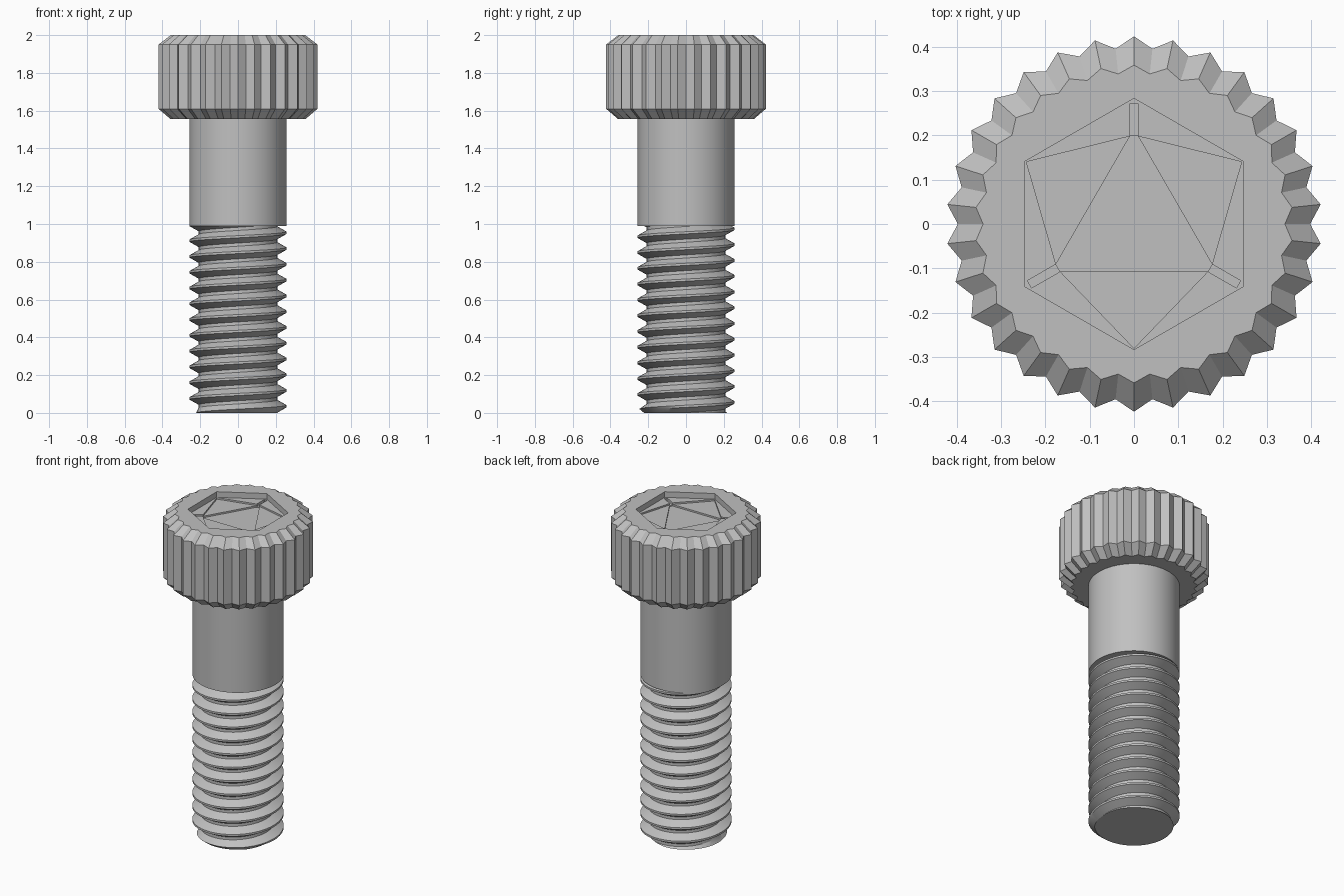
import bpy, bmesh, math
from math import sin, cos, pi, radians

if "Cube" in bpy.data.objects:
    bpy.data.objects.remove(bpy.data.objects["Cube"])

steel = bpy.data.materials.new("plain_grey_steel")
steel.use_nodes = True
GREY = (0.53, 0.53, 0.53, 1)
steel.diffuse_color = GREY
steel.node_tree.nodes["Principled BSDF"].inputs["Base Color"].default_value = GREY


def make(name, bm, smooth=None):
    """Turn a bmesh into a grey object, optionally smooth shaded."""
    bmesh.ops.recalc_face_normals(bm, faces=bm.faces)
    mesh = bpy.data.meshes.new(name)
    bm.to_mesh(mesh)
    bm.free()
    mesh.materials.append(steel)
    ob = bpy.data.objects.new(name, mesh)
    bpy.context.collection.objects.link(ob)
    bpy.ops.object.select_all(action="DESELECT")
    ob.select_set(True)
    bpy.context.view_layer.objects.active = ob
    if smooth:
        bpy.ops.object.shade_smooth_by_angle(angle=radians(smooth))
    return ob


def loft(rings):
    """Skin a stack of equal closed rings and cap both ends."""
    bm = bmesh.new()
    loops = [[bm.verts.new(p) for p in ring] for ring in rings]
    n = len(loops[0])
    for a, b in zip(loops, loops[1:]):
        for i in range(n):
            j = (i + 1) % n
            bm.faces.new((a[i], a[j], b[j], b[i]))
    bm.faces.new(loops[0][::-1])
    bm.faces.new(loops[-1])
    return bm


def polar(r, degrees):
    return r * cos(radians(degrees)), r * sin(radians(degrees))


# Knurled head: toothed rings with a chamfer above and below
TEETH = 30


def toothed_ring(tip, valley, z):
    step = 180 / TEETH
    return [(*polar(valley if i % 2 else tip, 90 + i * step), z) for i in range(TEETH * 2)]


head = make("knurled_head", loft([
    toothed_ring(0.36, 0.338, 1.556),
    toothed_ring(0.423, 0.397, 1.61),
    toothed_ring(0.423, 0.397, 1.95),
    toothed_ring(0.358, 0.34, 2.0),
]))


# Hexagonal socket, stepped down to a star and then a triangle
def cut_pocket(points, floor):
    cutter = make("pocket_cutter", loft([[(x, y, z) for x, y in points] for z in (floor, 2.1)]))
    cutter.hide_render = True
    bpy.context.view_layer.objects.active = head
    mod = head.modifiers.new("pocket", "BOOLEAN")
    mod.operation = "DIFFERENCE"
    mod.solver = "EXACT"
    mod.object = cutter
    bpy.ops.object.modifier_apply(modifier=mod.name)
    bpy.data.objects.remove(cutter)


triangle, star = [], []
for arm in (90, 210, 330):
    pair = [polar(0.198, arm - 2.7), polar(0.198, arm + 2.7)]
    triangle += pair
    star += pair + [polar(0.28, arm + 60)]
cut_pocket([polar(0.283, 30 + 60 * i) for i in range(6)], 1.965)
cut_pocket(star, 1.955)
cut_pocket(triangle, 1.945)
for arm in (90, 210, 330):
    u, v = polar(1, arm), polar(0.0095, arm + 90)
    cut_pocket([(u[0] * r + v[0] * s, u[1] * r + v[1] * s)
                for r, s in ((0.19, -1), (0.272, -1), (0.272, 1), (0.19, 1))], 1.95)

# Plain shank under the head
SIDES = 64
RADIUS = 0.257
make("shank", loft([[(*polar(RADIUS, i * 360 / SIDES), z) for i in range(SIDES)]
                    for z in (0.99, 1.57)]), 30)

# Threaded section: one helical groove, cut flat at both ends
PITCH, ROOT, TOP = 0.0835, 0.208, 0.995
CREST_Z = 0.035
# Fractions of one pitch where the profile bends
BENDS = (-0.07, 0.07, 0.4, 0.6)


def thread_radius(z, turn):
    f = abs(((z - CREST_Z) / PITCH - turn + 0.5) % 1 - 0.5)
    blend = min(max((f - 0.07) / 0.33, 0), 1)
    return min(RADIUS + (ROOT - RADIUS) * blend, 0.222 + 1.2 * z)


bm = bmesh.new()
columns = []
for i in range(SIDES + 1):
    turn = i / SIDES
    column = [bm.verts.new((0, 0, 0))]
    for k in range(-3, 15):
        for bend in BENDS:
            z = min(max(CREST_Z + (k + bend + turn) * PITCH, 0), TOP)
            r = thread_radius(z, turn)
            column.append(bm.verts.new((r * cos(2 * pi * turn), r * sin(2 * pi * turn), z)))
    column.append(bm.verts.new((0, 0, TOP)))
    columns.append(column)
for a, b in zip(columns, columns[1:]):
    for j in range(len(a) - 1):
        bm.faces.new((a[j], b[j], b[j + 1], a[j + 1]))
bmesh.ops.remove_doubles(bm, verts=bm.verts, dist=0.0002)
bmesh.ops.dissolve_degenerate(bm, edges=bm.edges, dist=0.0001)
make("thread", bm, 30)
